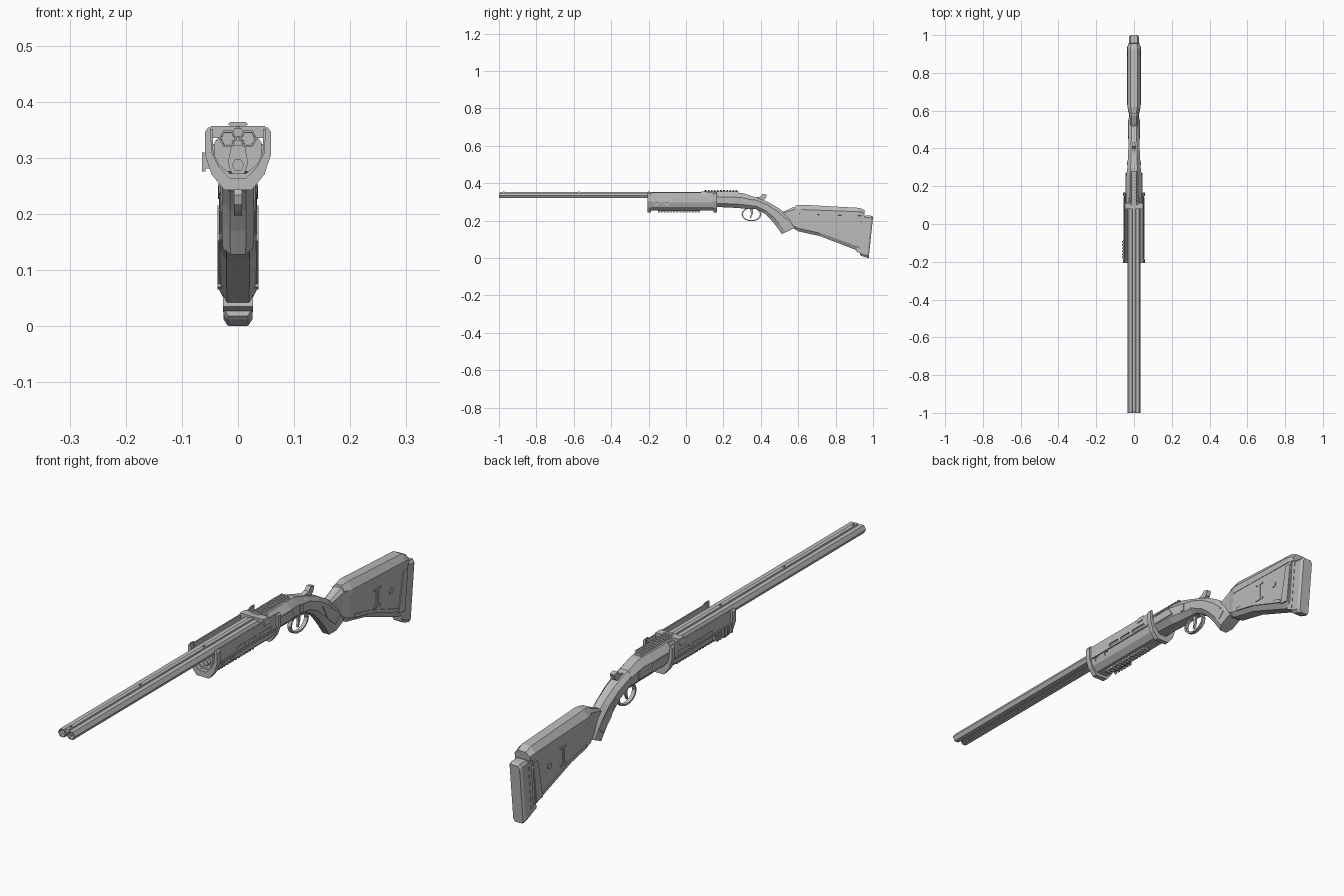
import bpy, bmesh, math

grey = bpy.data.materials.new("gunmetal_grey")
grey.diffuse_color = (0.5, 0.5, 0.5, 1)


def skin(name, sections, closed=False):
    """Join equal-length point loops into one solid (or a closed ring)."""
    bm = bmesh.new()
    loops = [[bm.verts.new(p) for p in s] for s in sections]
    n, m = len(loops[0]), len(loops)
    for i in range(m if closed else m - 1):
        a, b = loops[i], loops[(i + 1) % m]
        for j in range(n):
            k = (j + 1) % n
            bm.faces.new((a[j], a[k], b[k], b[j]))
    if not closed:
        bm.faces.new(loops[0])
        bm.faces.new(loops[-1][::-1])
    bmesh.ops.recalc_face_normals(bm, faces=bm.faces)
    me = bpy.data.meshes.new(name)
    bm.to_mesh(me)
    bm.free()
    me.materials.append(grey)
    ob = bpy.data.objects.new(name, me)
    bpy.context.collection.objects.link(ob)
    return ob


def box(name, x0, x1, y0, y1, z0, z1):
    return skin(name, [[(x, y0, z0), (x, y1, z0), (x, y1, z1), (x, y0, z1)] for x in (x0, x1)])


def side_prism(name, yz, x0, x1):
    return skin(name, [[(x, y, z) for y, z in yz] for x in (x0, x1)])


def front_prism(name, xz, y0, y1):
    return skin(name, [[(x, y, z) for x, z in xz] for y in (y0, y1)])


def lathe(name, cx, cz, rings, n=6):
    return skin(name, [[(cx + r * math.cos(math.tau * i / n), y, cz + r * math.sin(math.tau * i / n))
                        for i in range(n)] for y, r in rings])


def loft(name, stations, top=0.15, bottom=0.12, flat=0.5):
    """Chamfered sections; station = top y, top z, bottom y, bottom z, half width."""
    secs = []
    for yt, zt, yb, zb, w in stations:
        prof = [(0, flat), (top, 1), (1 - bottom, 1), (1, flat)]
        prof += [(t, -k) for t, k in prof[::-1]]
        secs.append([(k * w, yt + (yb - yt) * t, zt + (zb - zt) * t) for t, k in prof])
    return skin(name, secs)


def u_shape(outer, inner):
    """Mirror a right-hand outer and inner edge into a U outline."""
    return (outer + [(-x, z) for x, z in outer[::-1]]
            + [(-x, z) for x, z in inner] + inner[::-1])


# Barrels with open bores, joined by a rib and a lower keel
for side, tag in ((-1, "left"), (1, "right")):
    lathe("barrel_" + tag, side * 0.018, 0.334,
          [(-0.88, 0.012), (-1, 0.013), (-1, 0.0165), (0.14, 0.0165)])
front_prism("sighting_rib", [(-0.010, 0.338), (0.010, 0.338), (0.007, 0.352), (-0.007, 0.352)], -0.995, 0.14)
front_prism("lower_keel", [(-0.012, 0.331), (0.012, 0.331), (0.006, 0.321), (-0.006, 0.321)], -0.99, 0.14)
for y in (-0.975, -0.57, -0.2):
    box("sight_bead", -0.003, 0.003, y - 0.004, y + 0.004, 0.35, 0.356)

# Fore-end: U-shaped shell with pocketed slots
shell = front_prism("fore_end_shell", u_shape(
    [(0.050, 0.351), (0.053, 0.303), (0.043, 0.272), (0.023, 0.254)],
    [(0.045, 0.351), (0.044, 0.308), (0.034, 0.288), (0.014, 0.272)]), -0.19, 0.16)
cutters = []
for side in (-1, 1):
    for y0, y1 in ((-0.08, -0.03), (-0.015, 0.035), (0.05, 0.12)):
        cutters.append(box("slot_cutter", side * 0.047, side * 0.07, y0, y1, 0.307, 0.318))
    for y in (-0.165, -0.11):
        cutters.append(box("hole_cutter", side * 0.045, side * 0.07, y, y + 0.016, 0.282, 0.298))
for c in cutters:
    c.hide_render = True
    mod = shell.modifiers.new("slot", 'BOOLEAN')
    mod.operation, mod.object, mod.solver = 'DIFFERENCE', c, 'EXACT'
bpy.context.view_layer.objects.active = shell
for mod in list(shell.modifiers):
    bpy.ops.object.modifier_apply(modifier=mod.name)
for c in cutters:
    bpy.data.objects.remove(c)

# Fore-end collars, strap, inner lug and side ridges
collar = u_shape([(0.053, 0.354), (0.059, 0.346), (0.059, 0.306), (0.047, 0.270), (0.025, 0.243)],
                 [(0.049, 0.354), (0.049, 0.345), (0.046, 0.308), (0.034, 0.284), (0.015, 0.264)])
front_prism("front_collar", collar, -0.206, -0.186)
front_prism("rear_collar", collar, 0.148, 0.166)
front_prism("strap", [(-0.054, 0.335), (-0.048, 0.357), (0.048, 0.357), (0.054, 0.335)], 0.08, 0.11)
front_prism("barrel_lug", [(-0.012, 0.322), (0.012, 0.322), (0.018, 0.29), (0.010, 0.268),
                           (-0.010, 0.268), (-0.018, 0.29)], -0.17, 0.15)
lathe("lug_pin", 0, 0.287, [(-0.19, 0.011), (-0.16, 0.011)])
for side in (-1, 1):
    box("shell_ridge", side * 0.048, side * 0.0555, -0.18, 0.14, 0.297, 0.303)

# Accessory rails: base plus repeated teeth
box("under_rail_base", -0.012, 0.012, -0.15, 0.075, 0.249, 0.257)
for i in range(14):
    y = -0.15 + i * 0.0165
    box("under_rail_tooth", -0.014, 0.014, y, y + 0.009, 0.243, 0.25)
box("side_rail_base", -0.059, -0.049, -0.182, -0.085, 0.281, 0.305)
for i in range(6):
    y = -0.182 + i * 0.0165
    box("side_rail_tooth", -0.064, -0.058, y, y + 0.009, 0.276, 0.309)
front_prism("top_rail_base", [(-0.016, 0.345), (0.016, 0.345), (0.011, 0.358), (-0.011, 0.358)], 0.1, 0.28)
for i in range(11):
    y = 0.1 + i * 0.0165
    front_prism("top_rail_tooth", [(-0.013, 0.356), (-0.018, 0.36), (-0.014, 0.364),
                                   (0.014, 0.364), (0.018, 0.36), (0.013, 0.356)], y, y + 0.009)

# Receiver and curved grip
loft("receiver", [(0.11, 0.350, 0.11, 0.276, 0.042), (0.25, 0.351, 0.25, 0.269, 0.042),
                  (0.30, 0.348, 0.295, 0.266, 0.035), (0.36, 0.329, 0.365, 0.262, 0.032)],
     top=0.3, bottom=0.25)
loft("grip", [(0.32, 0.338, 0.32, 0.265, 0.031), (0.37, 0.326, 0.375, 0.262, 0.031),
              (0.44, 0.299, 0.42, 0.238, 0.029), (0.50, 0.264, 0.453, 0.206, 0.028),
              (0.56, 0.215, 0.483, 0.170, 0.029), (0.597, 0.168, 0.512, 0.128, 0.027)],
     top=0.25, bottom=0.25)
for side in (-1, 1):
    box("receiver_pin", side * 0.03, side * 0.037, 0.312, 0.328, 0.288, 0.315)
    side_prism("receiver_panel", [(0.17, 0.325), (0.25, 0.325), (0.27, 0.295), (0.17, 0.295)],
               side * 0.038, side * 0.0445)
    side_prism("grip_panel", [(0.45, 0.262), (0.50, 0.232), (0.55, 0.19), (0.525, 0.165), (0.48, 0.205)],
               side * 0.025, side * 0.031)

# Top lever
side_prism("top_lever", [(0.365, 0.322), (0.40, 0.329), (0.412, 0.343), (0.432, 0.338),
                         (0.425, 0.318), (0.41, 0.308)], -0.009, 0.009)

# Trigger guard ring and trigger
guard = []
for i in range(14):
    a = math.tau * i / 14
    c, s = math.cos(a), math.sin(a)
    guard.append([(x, 0.35 + ry * c, 0.234 + rz * s)
                  for x, ry, rz in ((-0.007, 0.053, 0.038), (0.007, 0.053, 0.038),
                                    (0.007, 0.046, 0.032), (-0.007, 0.046, 0.032))])
skin("trigger_guard", guard, closed=True)
side_prism("trigger", [(0.340, 0.268), (0.358, 0.268), (0.357, 0.235), (0.347, 0.214),
                       (0.342, 0.216), (0.348, 0.238)], -0.004, 0.004)

# Stock body, raised cheek piece and butt pad
loft("stock", [(0.515, 0.246, 0.53, 0.195, 0.018), (0.575, 0.272, 0.575, 0.158, 0.024),
               (0.62, 0.275, 0.60, 0.143, 0.033), (0.72, 0.270, 0.714, 0.118, 0.034),
               (0.945, 0.255, 0.925, 0.037, 0.033)], top=0.12, bottom=0.12, flat=0.6)
loft("cheek_piece", [(0.585, 0.281, 0.58, 0.245, 0.024), (0.62, 0.285, 0.615, 0.228, 0.0345),
                     (0.93, 0.268, 0.925, 0.222, 0.0355), (0.956, 0.255, 0.952, 0.222, 0.031)],
     top=0.45, bottom=0.1)
side_prism("pad_spacer", [(0.93, 0.225), (0.957, 0.225), (0.937, 0.025), (0.91, 0.035)], -0.027, 0.027)
loft("butt_pad", [(0.950, 0.222, 0.930, 0.018, 0.024), (0.958, 0.228, 0.936, 0.012, 0.026),
                  (0.992, 0.226, 0.968, 0.001, 0.026), (1.0, 0.220, 0.977, 0.0, 0.020)],
     top=0.05, bottom=0.05, flat=0.7)

# Stock side trim, upright adjuster bar and screws
for side in (-1, 1):
    a, b = side * 0.03, side * 0.0365
    side_prism("rear_trim", [(0.915, 0.215), (0.94, 0.215), (0.922, 0.065), (0.885, 0.07)], a, b)
    side_prism("lower_trim", [(0.63, 0.165), (0.72, 0.145), (0.88, 0.09), (0.885, 0.075),
                              (0.72, 0.133), (0.63, 0.152)], a, b)
    box("adjuster_bar", a, b, 0.757, 0.767, 0.145, 0.205)
    box("adjuster_top", a, b, 0.742, 0.782, 0.203, 0.210)
    box("adjuster_base", a, b, 0.742, 0.782, 0.140, 0.147)
    skin("stock_screw", [[(x, 0.845 + 0.011 * math.cos(math.tau * i / 8),
                           0.168 + 0.011 * math.sin(math.tau * i / 8)) for i in range(8)] for x in (a, b)])
